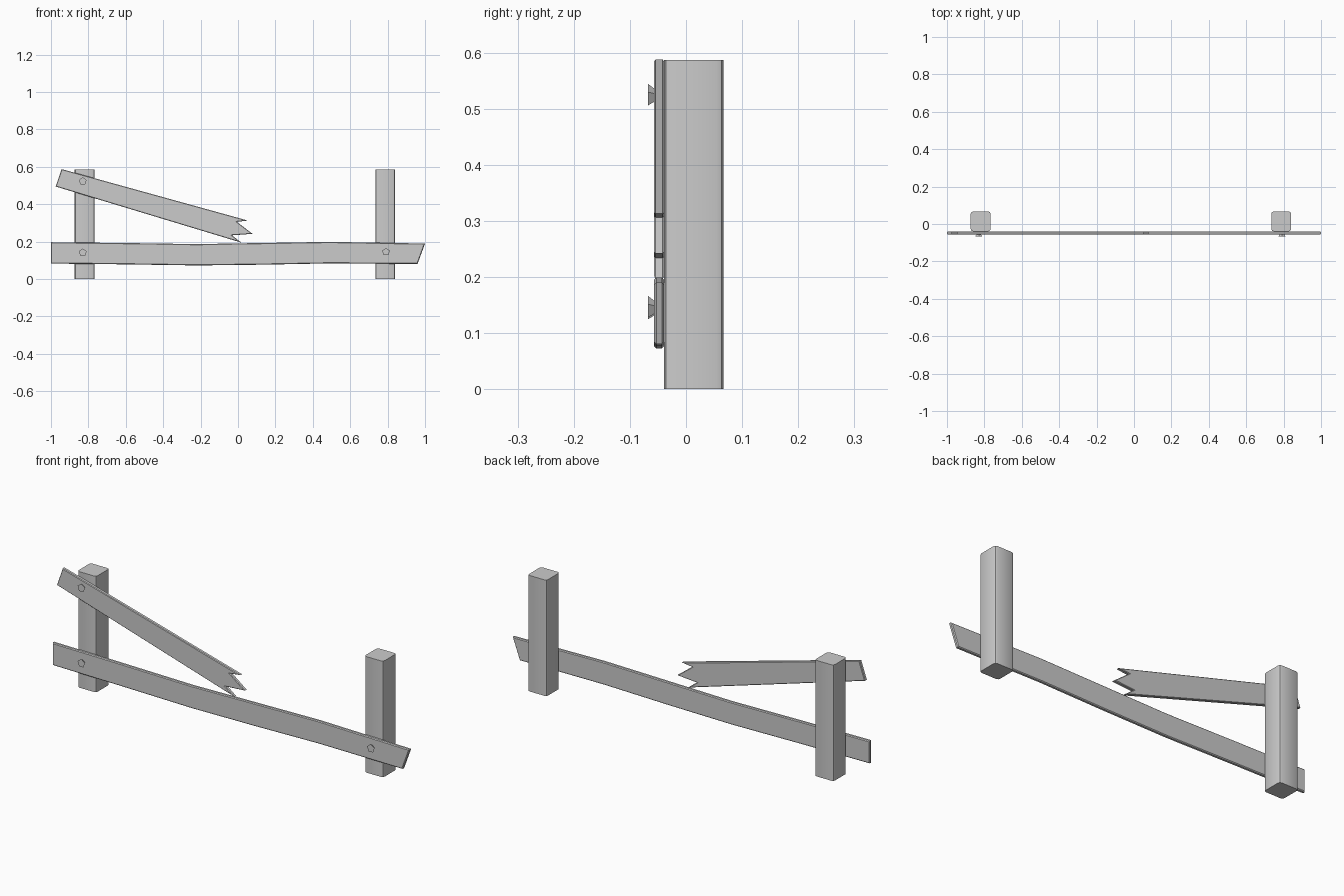
import bpy, bmesh, math

if "Cube" in bpy.data.objects:
    bpy.data.objects.remove(bpy.data.objects["Cube"])


def prism(name, pts, a, b, axis, bevel_test, width, segs, pts_far=None):
    """Extrude an outline from a to b along z or y, bevelling chosen edges."""
    def place(p, d):
        return (p[0], p[1], d) if axis == 'Z' else (p[0], d, p[1])
    bm = bmesh.new()
    near = [bm.verts.new(place(p, a)) for p in pts]
    far = [bm.verts.new(place(p, b)) for p in (pts_far or pts)]
    n = len(pts)
    bm.faces.new(near)
    bm.faces.new(far[::-1])
    for i in range(n):
        j = (i + 1) % n
        bm.faces.new((near[i], far[i], far[j], near[j]))
    bmesh.ops.recalc_face_normals(bm, faces=bm.faces)
    edges = [e for e in bm.edges if bevel_test and bevel_test(e)]
    if edges:
        bmesh.ops.bevel(bm, geom=edges, offset=width, segments=segs,
                        profile=0.5, affect='EDGES', clamp_overlap=True)
    me = bpy.data.meshes.new(name)
    bm.to_mesh(me)
    bm.free()
    ob = bpy.data.objects.new(name, me)
    bpy.context.collection.objects.link(ob)
    bpy.context.view_layer.objects.active = ob
    for o in bpy.context.selected_objects:
        o.select_set(False)
    ob.select_set(True)
    bpy.ops.object.shade_smooth_by_angle(angle=math.radians(35))
    return ob


def upright(e):
    return abs(e.verts[0].co.z - e.verts[1].co.z) > 0.1


def rim(e):
    return abs(e.verts[0].co.y - e.verts[1].co.y) < 1e-5


# Posts with rounded vertical corners
for name, x in (("left_post", -0.82), ("right_post", 0.787)):
    h = 0.053
    outline = [(x - h, -0.039), (x + h, -0.039), (x + h, 0.067), (x - h, 0.067)]
    prism(name, outline, 0, 0.587, 'Z', upright, 0.012, 2)

# Lower rail, slightly warped with a slanted right end
lower = [(-1, 0.083), (-0.62, 0.079), (-0.22, 0.073), (0.13, 0.077), (0.49, 0.084),
         (0.96, 0.081), (1, 0.190), (0.49, 0.199), (0.13, 0.193), (-0.22, 0.187),
         (-0.62, 0.193), (-1, 0.197)]
prism("lower_rail", lower, -0.057, -0.039, 'Y', rim, 0.004, 1)

# Upper rail, fallen at one end with a splintered break
upper = [(-0.975, 0.495), (0.018, 0.195), (-0.032, 0.234), (0.078, 0.242),
         (-0.006, 0.306), (0.053, 0.313), (-0.943, 0.588)]
prism("broken_upper_rail", upper, -0.057, -0.039, 'Y', rim, 0.003, 1)


# Five-sided flared nail heads
def pentagon(x, z, r):
    return [(x + r * math.sin(k * math.tau / 5), z + r * math.cos(k * math.tau / 5))
            for k in range(5)]


for name, x, z in (("upper_left_nail", -0.83, 0.523), ("lower_left_nail", -0.83, 0.142),
                   ("lower_right_nail", 0.791, 0.145)):
    prism(name, pentagon(x, z, 0.0215), -0.068, -0.054, 'Y', None, 0, 1,
          pentagon(x, z, 0.011))
